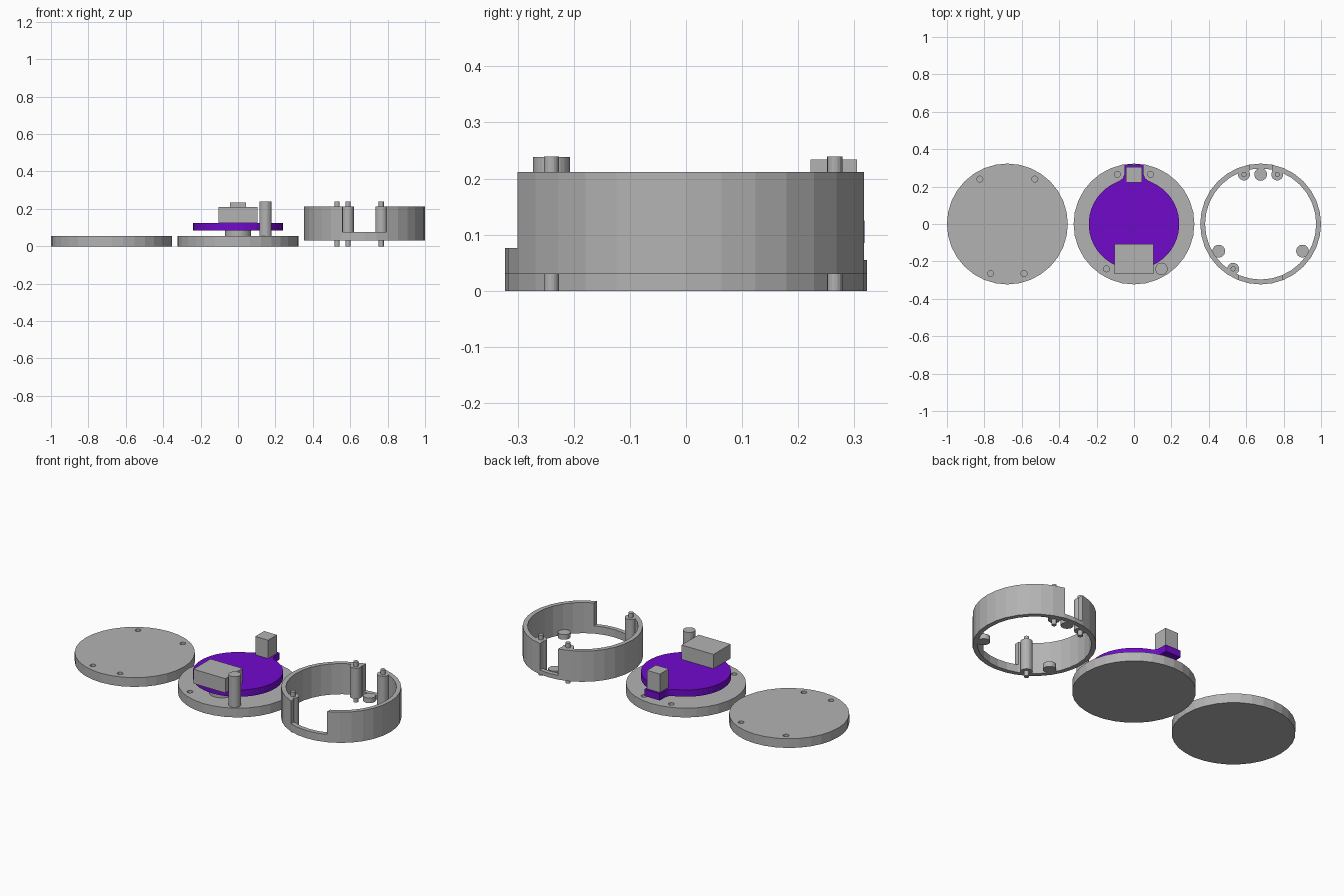
import bpy, bmesh, math

if "Cube" in bpy.data.objects:
    bpy.data.objects.remove(bpy.data.objects["Cube"])

R, T, DX = 0.323, 0.055, 0.677
WALL_LO, WALL_HI = 0.03, 0.212


def material(name, rgb):
    m = bpy.data.materials.new(name)
    m.diffuse_color = (*rgb, 1)
    m.use_nodes = True
    m.node_tree.nodes["Principled BSDF"].inputs["Base Color"].default_value = m.diffuse_color
    return m


GREY = material("plain_grey", (0.45, 0.45, 0.45))
PURPLE = material("board_purple", (0.165, 0.003, 0.60))


def extrude(name, pts, z0, z1, mat=GREY):
    """Prism from an outline in plan."""
    bm = bmesh.new()
    f = bm.faces.new([bm.verts.new((x, y, z0)) for x, y in pts])
    r = bmesh.ops.extrude_face_region(bm, geom=[f])
    for v in r["geom"]:
        if isinstance(v, bmesh.types.BMVert):
            v.co.z = z1
    bmesh.ops.recalc_face_normals(bm, faces=bm.faces)
    me = bpy.data.meshes.new(name)
    bm.to_mesh(me)
    bm.free()
    me.materials.append(mat)
    ob = bpy.data.objects.new(name, me)
    bpy.context.collection.objects.link(ob)
    return ob


def cyl(name, x, y, r, z0, z1, n=32):
    return extrude(name, [(x + r * math.cos(2 * math.pi * i / n),
                           y + r * math.sin(2 * math.pi * i / n)) for i in range(n)], z0, z1)


def box(name, x0, x1, y0, y1, z0, z1):
    return extrude(name, [(x0, y0), (x1, y0), (x1, y1), (x0, y1)], z0, z1)


def cut(ob, cutters):
    bpy.context.view_layer.objects.active = ob
    for c in cutters:
        m = ob.modifiers.new("cut", "BOOLEAN")
        m.operation, m.solver, m.object = "DIFFERENCE", "EXACT", c
        bpy.ops.object.modifier_apply(modifier=m.name)
        bpy.data.objects.remove(c)


# Lid with four blind pin holes
lid = cyl("lid", -DX, 0, R, 0, T)
cut(lid, [cyl("hole", -DX + x, y, 0.016, 0.025, 0.1, 16)
          for x, y in ((-0.147, 0.24), (0.147, 0.24), (-0.089, -0.265), (0.089, -0.265))])

# Base plate with holes and one tall post
base = cyl("base_plate", 0, 0, R, 0, T)
cut(base, [cyl("hole", x, y, 0.016, 0.025, 0.1, 16)
           for x, y in ((-0.089, 0.265), (0.089, 0.265), (-0.147, -0.24))])
cyl("base_post", 0.147, -0.24, 0.033, T, 0.238, 24)

# Round circuit board with a filleted tab at the back
half = [(0.05, 0.318), (0.052, 0.262), (0.06, 0.244), (0.075, 0.232)]
a0 = math.radians(66)
arc = [(0.242 * math.cos(a), 0.242 * math.sin(a))
       for a in (a0 - i * (2 * a0 + math.pi - 2 * a0 + 2 * (a0 - math.pi / 2) + math.pi - 2 * a0
                           + 2 * a0) / 40 for i in range(41))
       if a >= -math.pi / 2 - 1e-6]
right = half + [p for p in arc if p[0] > 0.005] + [(0, -0.242)]
board = extrude("board", right + [(-x, y) for x, y in reversed(right[:-1])], 0.085, 0.125, PURPLE)

# Components on the board
box("front_component", -0.105, 0.105, -0.268, -0.108, 0.125, 0.21)
box("back_component", -0.042, 0.042, 0.222, 0.305, 0.125, 0.234)
cyl("under_component", 0, -0.15, 0.07, T, 0.085, 24)

# Ring wall with a wide front notch and a narrow back notch
wall = cyl("ring_wall", DX, 0, R, WALL_LO, WALL_HI)
cut(wall, [cyl("bore", DX, 0, 0.297, -0.1, 0.4),
           box("front_notch", DX - 0.118, DX + 0.118, -0.4, -0.2, 0.076, 0.4),
           box("back_notch", DX - 0.06, DX + 0.06, 0.2, 0.4, 0.055, 0.4)])

# Flat thickening either side of the back notch
for s, side in ((-1, "left"), (1, "right")):
    xs = sorted((DX + s * 0.06, DX + s * 0.095))
    box(side + "_notch_jamb", *xs, 0.284, 0.302, WALL_LO, WALL_HI)

# Ring posts with locating pins at both ends
for i, (x, y) in enumerate(((-0.089, 0.265), (0.089, 0.265), (-0.147, -0.24))):
    cyl(f"ring_post_{i}", DX + x, y, 0.032, WALL_LO, WALL_HI, 24)
    cyl(f"locating_pin_{i}", DX + x, y, 0.0135, 0, 0.239, 16)

# Low spacers that carry the board
for i, (x, y) in enumerate(((0, 0.265), (-0.224, -0.145), (0.224, -0.145))):
    cyl(f"board_spacer_{i}", DX + x, y, 0.034, WALL_LO, 0.06, 24)
